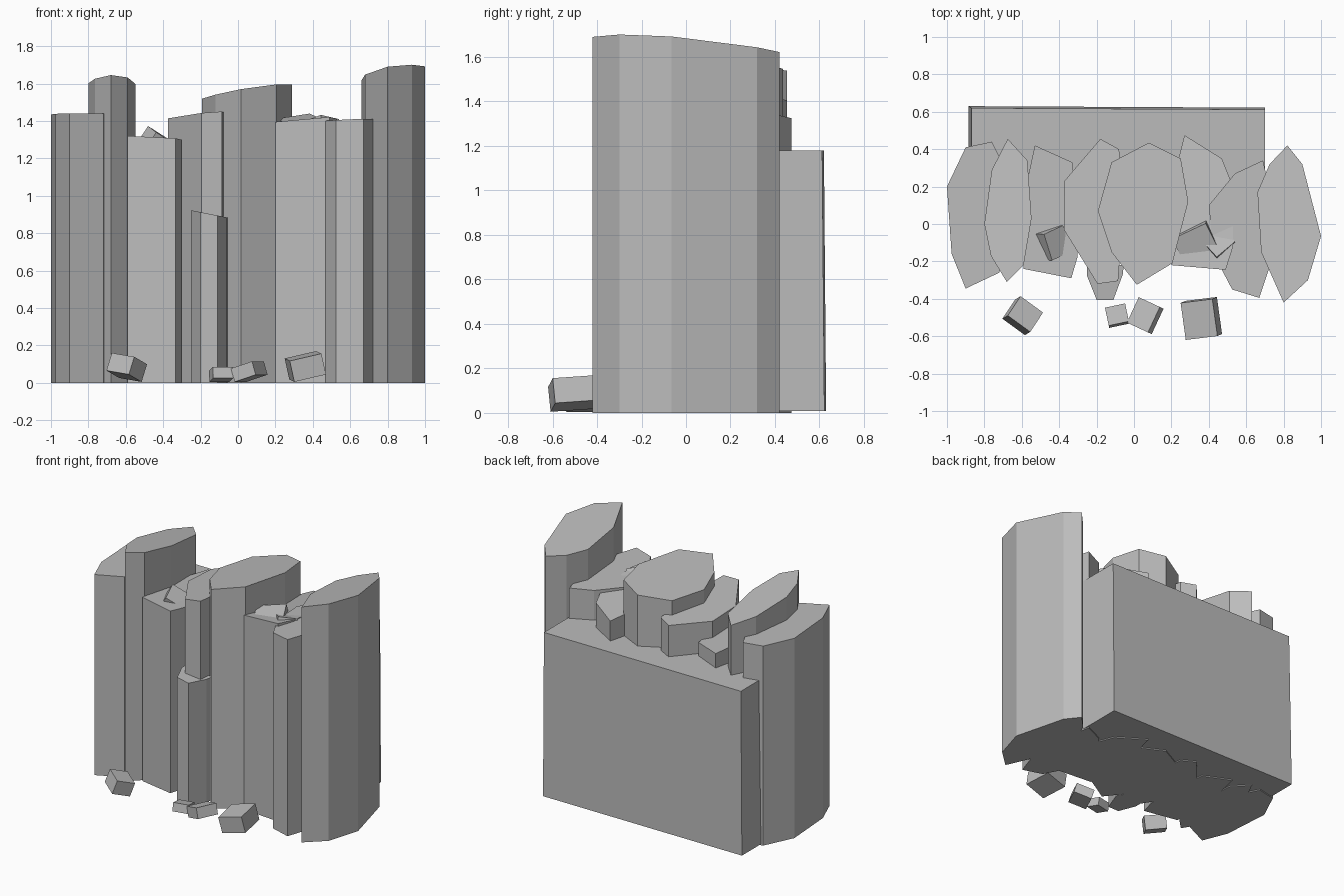
import bpy, bmesh
from math import radians
from mathutils import Matrix, Vector, Euler

cube = bpy.data.objects.get("Cube")
if cube:
    bpy.data.objects.remove(cube)

GREY = (0.5, 0.5, 0.5, 1)
stone = bpy.data.materials.new("grey stone")
stone.use_nodes = True
stone.diffuse_color = GREY
bsdf = stone.node_tree.nodes["Principled BSDF"]
bsdf.inputs["Base Color"].default_value = GREY
bsdf.inputs["Roughness"].default_value = 0.9


def finish(name, bm):
    bmesh.ops.recalc_face_normals(bm, faces=bm.faces)
    mesh = bpy.data.meshes.new(name)
    bm.to_mesh(mesh)
    bm.free()
    mesh.materials.append(stone)
    obj = bpy.data.objects.new(name, mesh)
    bpy.context.collection.objects.link(obj)
    return obj


def column(name, outline, ref, slope):
    """Prism on the ground; its top is a plane through ref with the given x and y slope."""
    bm = bmesh.new()
    base = bm.faces.new([bm.verts.new((x, y, 0)) for x, y in outline])
    top = bmesh.ops.extrude_face_region(bm, geom=[base])["geom"]
    for v in top:
        if isinstance(v, bmesh.types.BMVert):
            v.co.z = ref[2] + slope[0] * (v.co.x - ref[0]) + slope[1] * (v.co.y - ref[1])
    return finish(name, bm)


def block(name, centre, size, turn, on_ground=False):
    """Tilted stone block, optionally lowered until it rests on the ground."""
    bm = bmesh.new()
    rot = Euler([radians(a) for a in turn]).to_matrix().to_4x4()
    bmesh.ops.create_cube(bm, size=1, matrix=Matrix.Translation(centre) @ rot @ Matrix.Diagonal((*size, 1)))
    if on_ground:
        low = min(v.co.z for v in bm.verts)
        bmesh.ops.translate(bm, vec=Vector((0, 0, 0.005 - low)), verts=bm.verts)
    return finish(name, bm)


# Main rock columns, from the right end to the left end
column("right_end_column",
       [(-1, 0.2), (-0.9, 0.41), (-0.76, 0.44), (-0.69, 0.3), (-0.68, -0.1),
        (-0.72, -0.26), (-0.9, -0.345), (-0.975, -0.16)], (-0.9, -0.34, 1.44), (0, -0.01))
column("right_tall_column",
       [(-0.8, 0), (-0.76, 0.29), (-0.675, 0.455), (-0.57, 0.34), (-0.548, 0.03),
        (-0.59, -0.22), (-0.68, -0.31), (-0.765, -0.17)], (-0.68, -0.31, 1.645), (0, -0.14))
column("right_low_column",
       [(-0.6, 0.1), (-0.53, 0.42), (-0.33, 0.33), (-0.3, 0), (-0.303, -0.18),
        (-0.335, -0.29), (-0.59, -0.24)], (-0.59, -0.24, 1.32), (-0.06, -0.05))
column("right_middle_column",
       [(-0.375, -0.03), (-0.372, 0.23), (-0.18, 0.455), (-0.08, 0.4), (-0.055, 0.1),
        (-0.085, -0.305), (-0.195, -0.32)], (-0.19, -0.32, 1.443), (0.08, -0.05))
column("front_step_column",
       [(-0.25, -0.22), (-0.055, -0.22), (-0.06, -0.27), (-0.11, -0.405), (-0.2, -0.405),
        (-0.25, -0.28)], (-0.2, -0.405, 0.912), (-0.2, 0))
column("centre_column",
       [(-0.193, 0.07), (-0.12, 0.33), (0.08, 0.435), (0.25, 0.35), (0.29, 0.12),
        (0.205, -0.21), (0.015, -0.325), (-0.12, -0.15)], (0.015, -0.325, 1.57), (0.16, -0.045))
column("left_low_column",
       [(0.2, 0.2), (0.27, 0.475), (0.47, 0.35), (0.53, 0.2), (0.53, -0.12),
        (0.49, -0.245), (0.2, -0.22)], (0.2, -0.22, 1.395), (0.08, -0.11))
column("left_middle_column",
       [(0.4, 0.1), (0.54, 0.27), (0.69, 0.34), (0.72, 0.2), (0.735, -0.2),
        (0.67, -0.395), (0.525, -0.35), (0.425, -0.16)], (0.525, -0.35, 1.405), (0.04, -0.02))
column("left_end_column",
       [(0.66, 0.17), (0.725, 0.32), (0.82, 0.42), (0.9, 0.32), (1, -0.065),
        (0.93, -0.3), (0.8, -0.42), (0.68, -0.15)], (0.8, -0.42, 1.69), (0.16, -0.085))

# Flat slab behind the columns
slab = column("back_slab", [(-0.885, 0.1), (-0.885, 0.63), (0.7, 0.622), (0.7, 0.1)],
              (0, 0, 1.18), (0, 0))
for v in slab.data.vertices:
    if v.co.z > 1:
        v.co.y -= 0.01
        v.co.x += 0.015 if v.co.x < 0 else 0
    else:
        v.co.z = 0.008

# Broken chips lying on the low columns
block("right_top_chip", (-0.43, -0.1, 1.29), (0.13, 0.15, 0.08), (15, 30, 25))
block("left_top_chip_large", (0.33, -0.1, 1.375), (0.2, 0.16, 0.07), (12, -8, 25))
block("left_top_chip_small", (0.46, -0.11, 1.375), (0.13, 0.1, 0.07), (-15, 10, 40))

# Fallen blocks on the ground in front
block("fallen_block_right", (-0.595, -0.49, 0), (0.15, 0.13, 0.1), (-18, 8, -36), True)
block("fallen_block_small", (-0.09, -0.49, 0), (0.11, 0.1, 0.06), (-12, 0, 12), True)
block("fallen_block_middle", (0.06, -0.49, 0), (0.13, 0.15, 0.075), (0, -17, -25), True)
block("fallen_block_left", (0.36, -0.505, 0), (0.175, 0.2, 0.115), (4, -13, 7), True)
